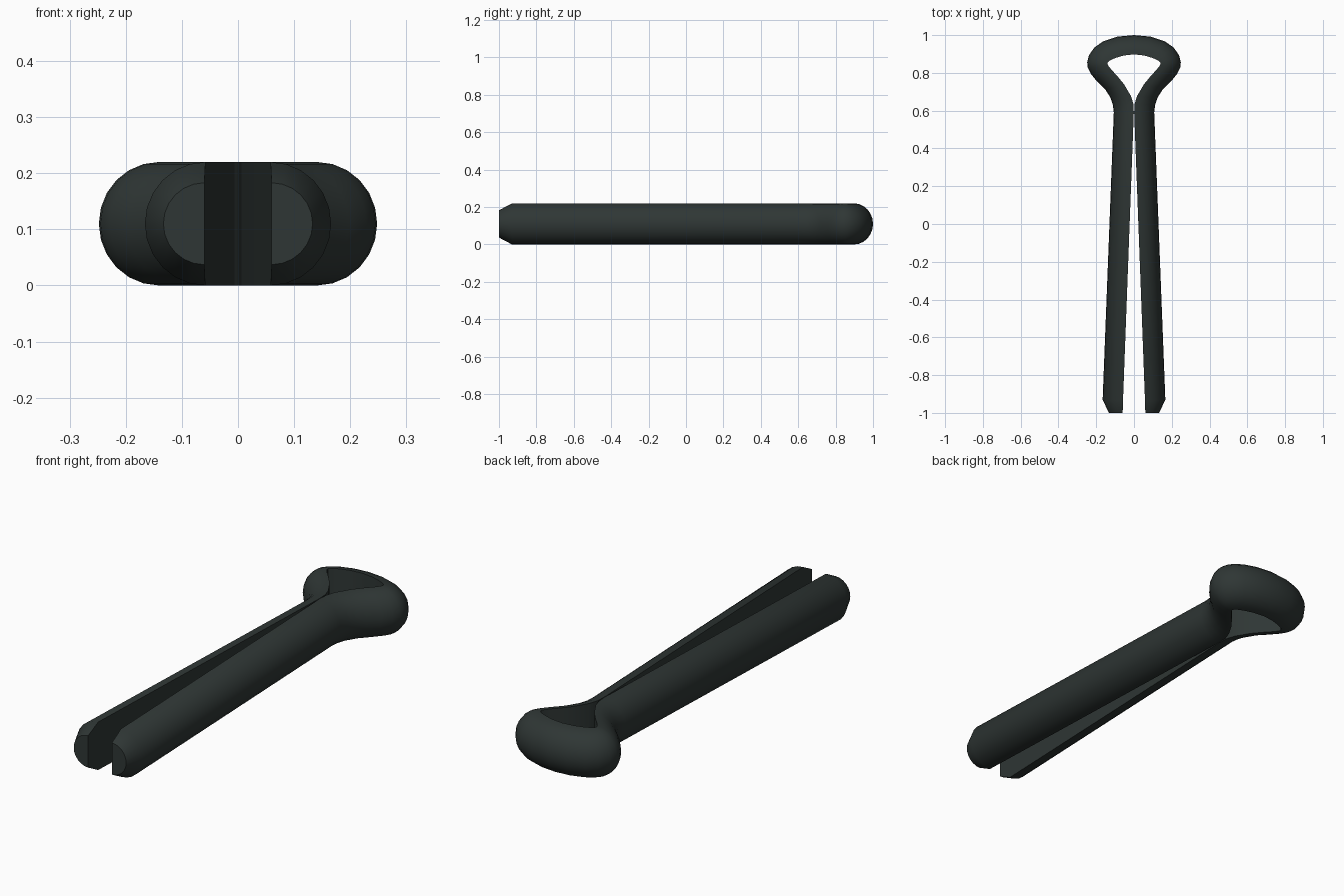
import bpy, bmesh, math

if "Cube" in bpy.data.objects:
    bpy.data.objects.remove(bpy.data.objects["Cube"])

H = 0.11      # half height of the half-round wire
SEG = 12      # segments around the half-round

# Right half, tip to crown: inner x, inner y, outer x, outer y, half height
stations = [
    (0.060, -1.000, 0.133, -1.000, 0.073),
    (0.058, -0.930, 0.166, -0.930, H),
    (0.001, 0.590, 0.107, 0.590, H),
    (0.003, 0.635, 0.112, 0.630, H),
    (0.016, 0.677, 0.124, 0.668, H),
    (0.053, 0.740, 0.153, 0.714, H),
    (0.090, 0.785, 0.198, 0.757, H),
    (0.118, 0.815, 0.229, 0.796, H),
    (0.136, 0.838, 0.245, 0.828, H),
    (0.141, 0.848, 0.248, 0.856, H),
    (0.138, 0.857, 0.239, 0.893, H),
    (0.124, 0.868, 0.210, 0.934, H),
    (0.098, 0.879, 0.165, 0.966, H),
    (0.055, 0.892, 0.088, 0.992, H),
    (0.000, 0.898, 0.000, 1.000, H),
]
# Left half is the mirror image, crown shared
path = stations + [(-a, b, -c, d, h) for a, b, c, d, h in reversed(stations[:-1])]

bm = bmesh.new()


def half_round(ix, iy, ox, oy, h):
    """D-shaped ring: flat on the inner side, round on the outer side."""
    ring = []
    for i in range(SEG + 1):
        t = math.pi * (i / SEG - 0.5)
        c = math.cos(t)
        ring.append(bm.verts.new((ix + (ox - ix) * c, iy + (oy - iy) * c, H + h * math.sin(t))))
    return ring


# Sweep the section through the split pin and cap both tips
rings = [half_round(*s) for s in path]
n = SEG + 1
for r, s in zip(rings, rings[1:]):
    for i in range(n):
        j = (i + 1) % n
        bm.faces.new((r[i], r[j], s[j], s[i]))
bm.faces.new(rings[0])
bm.faces.new(rings[-1])
bmesh.ops.recalc_face_normals(bm, faces=bm.faces[:])

mesh = bpy.data.meshes.new("split_pin")
bm.to_mesh(mesh)
bm.free()
pin = bpy.data.objects.new("split_pin", mesh)
bpy.context.collection.objects.link(pin)

# Dark steel
mat = bpy.data.materials.new("dark_steel")
mat.diffuse_color = (0.028, 0.037, 0.035, 1)
mat.use_nodes = True
mat.node_tree.nodes["Principled BSDF"].inputs["Base Color"].default_value = mat.diffuse_color
mesh.materials.append(mat)

bpy.context.view_layer.objects.active = pin
pin.select_set(True)
bpy.ops.object.shade_smooth_by_angle(angle=math.radians(30))
